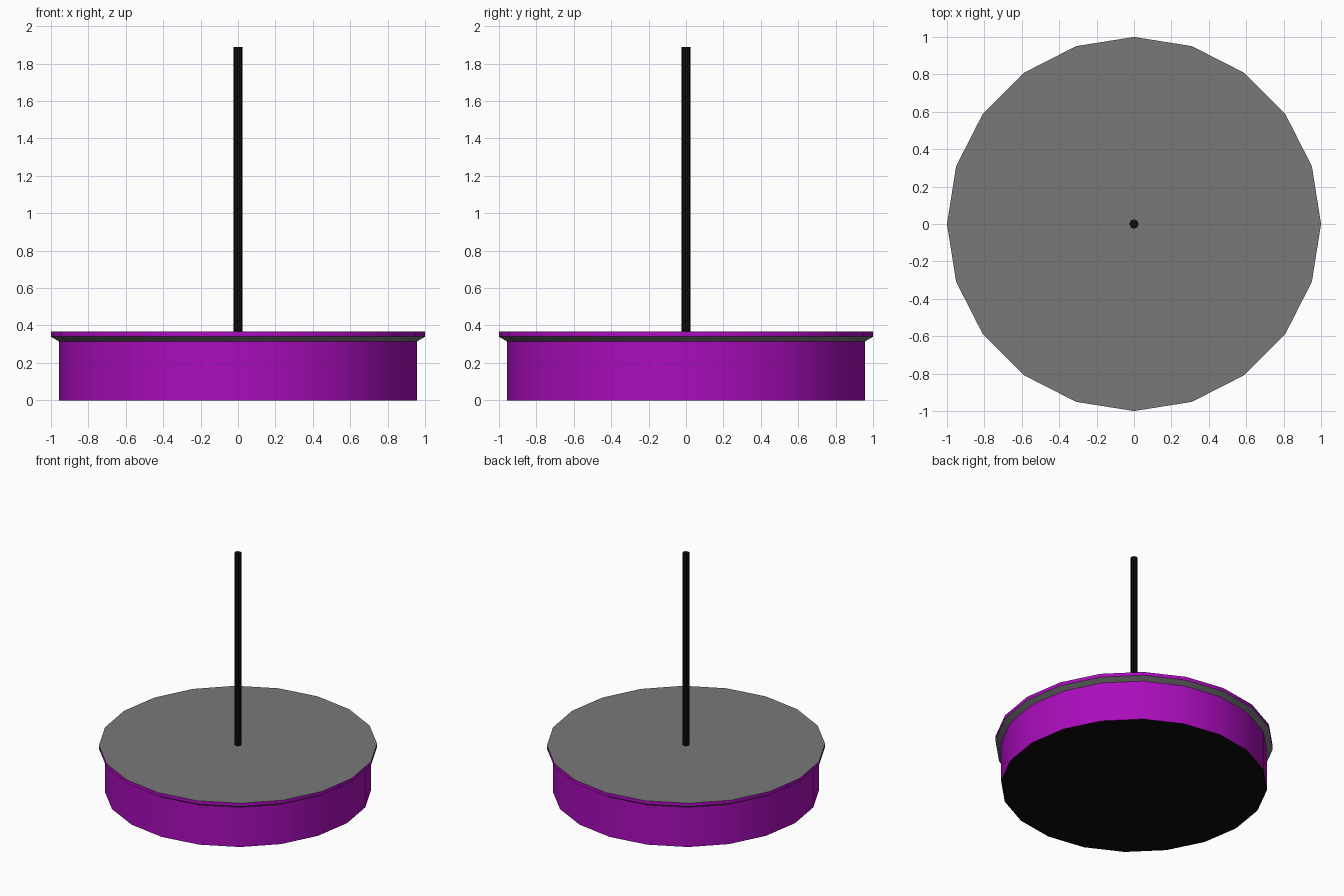
import bpy, bmesh, math

if "Cube" in bpy.data.objects:
    bpy.data.objects.remove(bpy.data.objects["Cube"])


def material(name, rgb):
    m = bpy.data.materials.new(name)
    m.diffuse_color = (*rgb, 1)
    m.use_nodes = True
    m.node_tree.nodes["Principled BSDF"].inputs["Base Color"].default_value = m.diffuse_color
    return m


purple = material("purple", (0.40, 0.004, 0.50))
grey = material("grey", (0.19, 0.19, 0.19))
black = material("black", (0.004, 0.004, 0.004))


def lathe(name, profile, sides, band_mats, bottom_mat, top_mat):
    """Closed solid from (radius, z) rings, with one material per band."""
    mats = []
    for m in [*band_mats, bottom_mat, top_mat]:
        if m not in mats:
            mats.append(m)
    bm = bmesh.new()
    rings = [[bm.verts.new((r * math.cos(2 * math.pi * i / sides),
                            r * math.sin(2 * math.pi * i / sides), z))
              for i in range(sides)] for r, z in profile]
    for a, b, m in zip(rings, rings[1:], band_mats):
        for i in range(sides):
            j = (i + 1) % sides
            bm.faces.new((a[i], a[j], b[j], b[i])).material_index = mats.index(m)
    bm.faces.new(rings[0][::-1]).material_index = mats.index(bottom_mat)
    bm.faces.new(rings[-1]).material_index = mats.index(top_mat)
    mesh = bpy.data.meshes.new(name)
    bm.to_mesh(mesh)
    bm.free()
    for m in mats:
        mesh.materials.append(m)
    ob = bpy.data.objects.new(name, mesh)
    bpy.context.collection.objects.link(ob)
    bpy.ops.object.select_all(action='DESELECT')
    ob.select_set(True)
    bpy.context.view_layer.objects.active = ob
    bpy.ops.object.shade_smooth_by_angle(angle=math.radians(30))
    return ob


# Round drum: wall, grey flare under the lip, purple lip, grey top
lathe("round_base",
      [(0.958, 0), (0.958, 0.315), (1.0, 0.34), (1.0, 0.367)],
      20, [purple, grey, purple], black, grey)

# Thin upright pole
lathe("pole", [(0.025, 0.36), (0.025, 1.89)], 8, [black], black, black)
